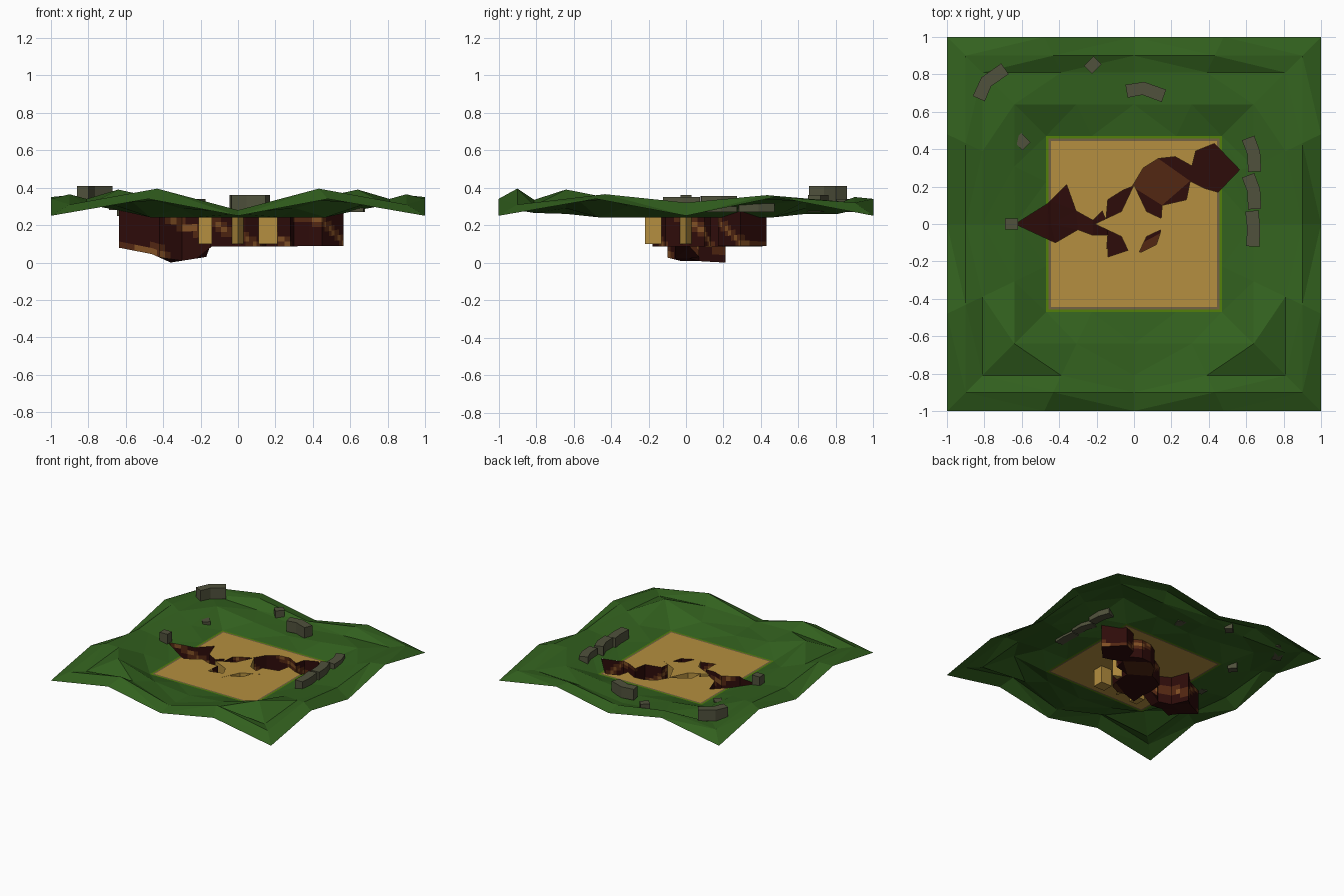
import bpy, math
from mathutils import Vector
from mathutils.geometry import delaunay_2d_cdt

if "Cube" in bpy.data.objects:
    bpy.data.objects.remove(bpy.data.objects["Cube"])


def material(name, rgb):
    m = bpy.data.materials.new(name)
    m.diffuse_color = (*rgb, 1)
    m.use_nodes = True
    m.node_tree.nodes["Principled BSDF"].inputs["Base Color"].default_value = m.diffuse_color
    return m


GRASS = material("grass green", (.032, .118, .013))
LIME = material("lime edge", (.085, .215, .003))
SOIL = material("soil line", (.17, .12, .055))
SAND = material("sand", (.46, .275, .05))
DARK = material("dark red rock", (.027, .0035, .003))
BROWN = material("brown rock", (.085, .02, .006))
OCHRE = material("ochre rock", (.22, .08, .018))
STONE = material("grey stone", (.08, .083, .045))


def make(name, verts, faces, mats, idx=None):
    me = bpy.data.meshes.new(name)
    me.from_pydata(verts, [], faces)
    for m in mats:
        me.materials.append(m)
    if idx:
        for p, i in zip(me.polygons, idx):
            p.material_index = i
    ob = bpy.data.objects.new(name, me)
    bpy.context.collection.objects.link(ob)
    return ob


def lerp_list(xs, ys, x):
    for i in range(len(xs) - 1):
        if x <= xs[i + 1]:
            f = (x - xs[i]) / (xs[i + 1] - xs[i])
            return ys[i] + (ys[i + 1] - ys[i]) * max(f, 0)
    return ys[-1]


# Terrain heights on square rings: front middle, round one side, to back middle
FLOOR = .242
K = .48
RINGS = [.47, .64, .81, .9, 1]
HEIGHTS = [
    [FLOOR] * 9,
    [.26, .29, .39, .30, .28, .30, .33, .29, .26],
    [.265, .335, .305, .34, .31, .34, .315, .30, .26],
    [.28, .395, .31, .365, .32, .36, .32, .35, .28],
    [.25, .34, .25, .34, .25, .35, .25, .34, .25],
]


def height(x, y):
    r = max(abs(x), abs(y))
    if r <= .47:
        return FLOOR
    ax, ay = abs(x) / r, y / r
    if ay < -.9999:
        u = lerp_list([0, K, 1], [0, 1, 2], ax)
    elif ay > .9999:
        u = 8 - lerp_list([0, K, 1], [0, 1, 2], ax)
    else:
        u = lerp_list([-1, -K, 0, K, 1], [2, 3, 4, 5, 6], ay)
    return lerp_list(RINGS, [lerp_list(list(range(9)), h, u) for h in HEIGHTS], r)


# Chasm outline, seen from above
HOLE = [(-.635, 0), (-.46, .11), (-.36, .21), (-.31, .07), (-.22, .02), (-.17, .07),
        (-.15, .02), (-.14, .13), (-.06, .18), (-.01, .2), (.05, .3), (.13, .35),
        (.22, .36), (.31, .31), (.33, .39), (.43, .43), (.565, .29), (.45, .17),
        (.38, .19), (.3, .23), (.28, .13), (.15, .1), (.14, -.05), (.12, -.11),
        (.04, -.15), (-.03, -.14), (-.15, -.18), (-.14, -.06), (-.22, -.06),
        (-.3, -.03), (-.42, -.1)]


def inside(x, y):
    hit = False
    for (x1, y1), (x2, y2) in zip(HOLE, HOLE[1:] + HOLE[:1]):
        if (y1 > y) != (y2 > y) and x < x1 + (y - y1) * (x2 - x1) / (y2 - y1):
            hit = not hit
    return hit


def depth(x):
    return lerp_list([-.64, -.46, -.36, -.17, -.151, 1], [.08, .045, 0, .03, .085, .09], x)


# Plan of ring edges, spokes and chasm edge, triangulated together
unit = []
for a, b in [((-1, -1), (1, 0)), ((1, -1), (0, 1)), ((1, 1), (-1, 0)), ((-1, 1), (0, -1))]:
    unit += [(a[0] + b[0] * s, a[1] + b[1] * s) for s in (0, 1 - K, 1, 1 + K)]
pts, edges = [], []
plan_rings = [.445, .457] + RINGS
for k, r in enumerate(plan_rings):
    for i, (x, y) in enumerate(unit):
        pts.append(Vector((x * r, y * r)))
        edges.append((k * 16 + i, k * 16 + (i + 1) % 16))
        if k:
            edges.append((k * 16 + i, k * 16 - 16 + i))
base = len(pts)
pts += [Vector(p) for p in HOLE]
edges += [(base + i, base + (i + 1) % len(HOLE)) for i in range(len(HOLE))]
flat, _, tris, *_ = delaunay_2d_cdt(pts, edges, [], 0, 1e-5)

land, land_mat, pit = [], [], []
for t in tris:
    c = sum((flat[i] for i in t), Vector((0, 0))) / 3
    if inside(c.x, c.y):
        pit.append(list(t))
        continue
    r = max(abs(c.x), abs(c.y))
    land.append(list(t))
    land_mat.append(0 if r > .47 else 1 if r > .457 else 2 if r > .445 else 3)
make("terrain", [(p.x, p.y, height(p.x, p.y)) for p in flat], land,
     [GRASS, LIME, SOIL, SAND], land_mat)

# Chasm floor, browner in the middle of the east arm
make("chasm_floor", [(p.x, p.y, depth(p.x)) for p in flat], pit, [DARK, BROWN],
     [1 if .05 < sum(flat[i].x for i in t) / 3 < .2 else 0 for t in pit])

# Chasm walls, in bands of mottled rock
rim = {}
for t in pit:
    for a, b in zip(t, t[1:] + t[:1]):
        key = tuple(sorted((a, b)))
        rim[key] = rim.get(key, 0) + 1
verts, faces, idx = [], [], []
NB, NS = 6, 4
for (a, b), n in rim.items():
    if n > 1:
        continue
    low_a, low_b = depth(flat[a].x), depth(flat[b].x)
    for s in range(NS):
        for k in range(NB):
            quad = []
            for ds, dk in ((0, 0), (1, 0), (1, 1), (0, 1)):
                p = flat[a].lerp(flat[b], (s + ds) / NS)
                low = low_a + (low_b - low_a) * (s + ds) / NS
                z = low + (height(p.x, p.y) - low) * (k + dk) / NB
                quad.append(Vector((p.x, p.y, z)))
            c = sum(quad, Vector()) / 4
            w = math.sin(11 * c.x + 17 * c.y + 28 * c.z)
            faces.append([len(verts) + i for i in range(4)])
            verts += quad
            idx.append(2 if w > .975 else 1 if w > .6 else 0)
make("chasm_walls", verts, faces, [DARK, BROWN, OCHRE], idx)


def prism(name, outline, z0, z1, mat):
    n = len(outline)
    v = [(x, y, z) for z in (z0, z1) for x, y in outline]
    f = [[i, (i + 1) % n, n + (i + 1) % n, n + i] for i in range(n)]
    make(name, v, f + [list(range(n))[::-1], list(range(n, 2 * n))], [mat])


# Star shaped pillar standing in the chasm
star = []
for i in range(8):
    r = .095 if i % 2 else .21
    star.append((r * math.cos(i * math.pi / 4), r * math.sin(i * math.pi / 4)))
prism("star_pillar", star, .1, FLOOR + .001, SAND)

# Square sand footings under the floor, either side of the front star point
for name, x0, x1 in (("footing_left", -.21, -.14), ("footing_right", .11, .21)):
    prism(name, [(x0, -.22), (x1, -.22), (x1, -.13), (x0, -.13)], .1, FLOOR - .002, SAND)


# Stones: single blocks and bent wall pieces, with heights falling along z1
def wall(name, path, z0, z1, w=.035):
    p = [Vector(q) for q in path]
    left, right = [], []
    for i, q in enumerate(p):
        d = (p[min(i + 1, len(p) - 1)] - p[max(i - 1, 0)]).normalized()
        side = Vector((-d.y, d.x)) * w
        left.append(tuple(q + side))
        right.append(tuple(q - side))
    prism(name, right + left[::-1], z0, z1, STONE)


wall("stone_block_west", [(-.69, 0), (-.62, 0)], .28, .36, .03)
wall("stone_block_northwest", [(-.625, .465), (-.575, .415)], .25, .305, .03)
wall("stone_block_north", [(-.245, .825), (-.195, .875)], .27, .34, .03)
wall("broken_wall_northwest", [(-.83, .67), (-.79, .76), (-.69, .83)], .32, .41)
wall("broken_wall_north", [(-.04, .71), (.05, .725), (.16, .685)], .27, .36)
wall("broken_wall_east_1", [(.61, .46), (.64, .38), (.645, .28)], .27, .345)
wall("broken_wall_east_2", [(.61, .26), (.64, .18), (.645, .08)], .27, .355)
wall("broken_wall_east_3", [(.63, .07), (.64, -.02), (.635, -.12)], .27, .35)
